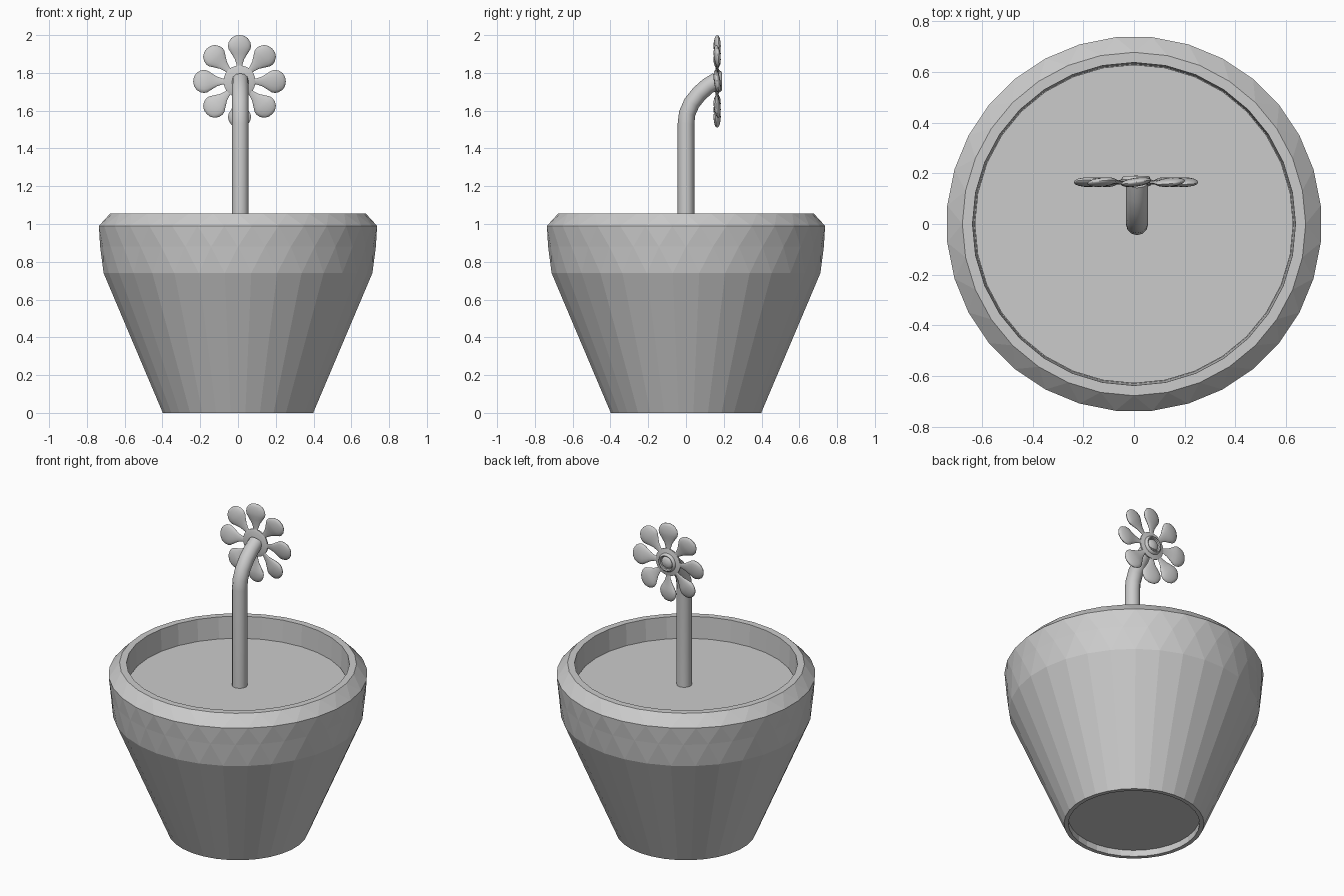
import bpy, math
from mathutils import Matrix, Vector

if "Cube" in bpy.data.objects:
    bpy.data.objects.remove(bpy.data.objects["Cube"])

grey = bpy.data.materials.new("plain grey")
grey.diffuse_color = (0.6, 0.6, 0.6, 1)
grey.use_nodes = True
grey.node_tree.nodes["Principled BSDF"].inputs["Base Color"].default_value = grey.diffuse_color


def add_mesh(name, verts, faces, smooth=False):
    me = bpy.data.meshes.new(name)
    me.from_pydata(verts, [], faces)
    me.materials.append(grey)
    ob = bpy.data.objects.new(name, me)
    bpy.context.collection.objects.link(ob)
    if smooth:
        bpy.context.view_layer.objects.active = ob
        bpy.ops.object.select_all(action='DESELECT')
        ob.select_set(True)
        bpy.ops.object.shade_smooth_by_angle(angle=math.radians(40))
    return ob


def lathe(name, profile, sides, matrix=Matrix(), flat=1.0, smooth=False):
    """Spin (radius, height, phase) rings round z and close both ends."""
    verts, faces = [], []
    for r, z, phase in profile:
        for i in range(sides):
            a = 2 * math.pi * (i + phase) / sides
            verts.append(matrix @ Vector((r * math.cos(a), r * math.sin(a) * flat, z)))
    for k in range(len(profile) - 1):
        shifted = profile[k][2] - profile[k + 1][2]
        for i in range(sides):
            j = (i + 1) % sides
            a, b = k * sides + i, k * sides + j
            c, d = a + sides, b + sides
            if shifted > 0:      # upper ring lags by half a step
                faces += [(a, b, d), (a, d, c)]
            elif shifted < 0:    # upper ring leads by half a step
                faces += [(a, b, c), (b, d, c)]
            else:
                faces.append((a, b, d, c))
    last = (len(profile) - 1) * sides
    faces.append(tuple(reversed(range(sides))))
    faces.append(tuple(range(last, last + sides)))
    return add_mesh(name, verts, faces, smooth)


# Pot: recessed foot, flared wall, bevelled rim, inner wall down to soil level
lathe("pot", [(0.375, 0.04, .5), (0.375, 0.0, .5), (0.40, 0.0, .5),
              (0.715, 0.74, .5), (0.73, 0.88, 0), (0.74, 0.99, .5),
              (0.677, 1.055, 0), (0.637, 1.055, 0), (0.63, 0.90, 0)], 32)

# Soil disc
lathe("soil", [(0.628, 0.90, 0), (0.628, 0.92, 0)], 32)

# Stem: round tube bending towards the back
cu = bpy.data.curves.new("stem", 'CURVE')
cu.dimensions = '3D'
cu.bevel_depth = 0.044
cu.bevel_resolution = 4
cu.use_fill_caps = True
path = [(0, 0.90), (0, 1.53), (0.006, 1.585), (0.03, 1.64), (0.07, 1.69),
        (0.115, 1.73), (0.165, 1.76)]
sp = cu.splines.new('POLY')
sp.points.add(len(path) - 1)
for p, (y, z) in zip(sp.points, path):
    p.co = (0.012, y, z, 1)
sp.use_smooth = True
cu.materials.append(grey)
stem = bpy.data.objects.new("stem", cu)
bpy.context.collection.objects.link(stem)
bpy.context.view_layer.objects.active = stem
bpy.ops.object.select_all(action='DESELECT')
stem.select_set(True)
bpy.ops.object.convert(target='MESH')
bpy.ops.object.shade_smooth_by_angle(angle=math.radians(40))

# Flower: eight flattened teardrop petals, each twisted a little
centre = Matrix.Translation((0.008, 0.165, 1.755))
petal = [(0.012, 0.05, 0), (0.016, 0.09, 0), (0.026, 0.12, 0), (0.045, 0.15, 0),
         (0.058, 0.17, 0), (0.062, 0.187, 0), (0.058, 0.207, 0),
         (0.045, 0.228, 0), (0.025, 0.241, 0), (0.002, 0.245, 0)]
for i in range(8):
    turn = Matrix.Rotation(i * math.pi / 4, 4, 'Y')
    twist = Matrix.Rotation(math.radians(8), 4, 'Z')
    lathe("petal_%d" % (i + 1), petal, 16, centre @ turn @ twist, 0.28, True)

# Flower centre: thin disc with a raised ring and a button, facing the back
lathe("flower_centre", [(0.07, -0.010, 0), (0.085, -0.004, 0), (0.085, 0.004, 0),
                        (0.058, 0.010, 0), (0.054, 0.020, 0), (0.047, 0.025, 0),
                        (0.041, 0.021, 0), (0.038, 0.010, 0), (0.034, 0.017, 0),
                        (0.022, 0.023, 0), (0.004, 0.026, 0)], 24,
      centre @ Matrix.Rotation(-math.pi / 2, 4, 'X'), 1.0, True)
